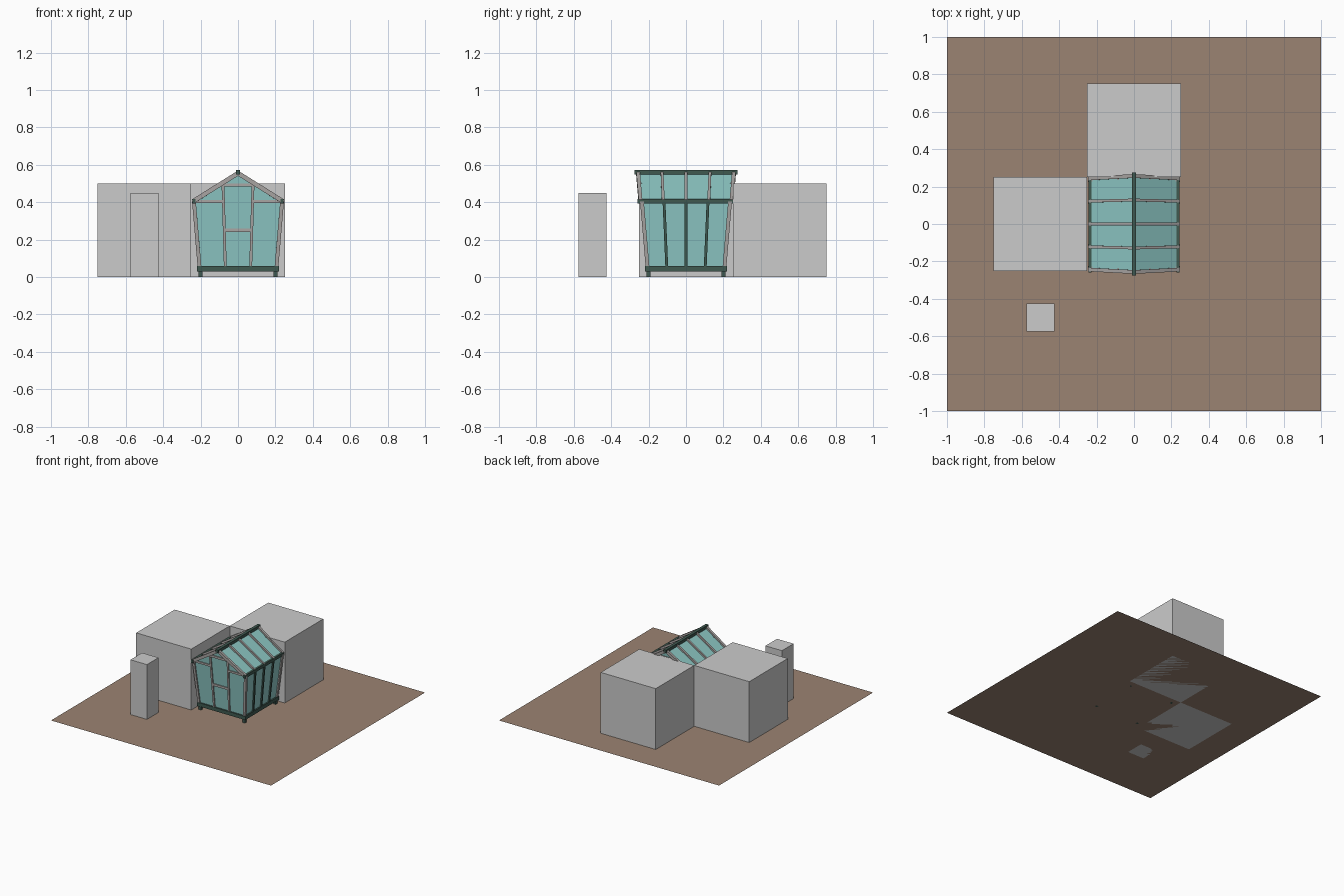
import bpy, bmesh
from mathutils import Vector, Matrix

if "Cube" in bpy.data.objects:
    bpy.data.objects.remove(bpy.data.objects["Cube"])


def material(name, rgb):
    m = bpy.data.materials.new(name)
    m.diffuse_color = (*rgb, 1)
    m.use_nodes = True
    m.node_tree.nodes["Principled BSDF"].inputs["Base Color"].default_value = m.diffuse_color
    return m


SOIL = material("soil", (0.33, 0.23, 0.17))
GLASS = material("glass", (0.27, 0.58, 0.56))
GREEN = material("dark_green", (0.05, 0.10, 0.08))
TRIM = material("trim", (0.40, 0.38, 0.37))


def finish(name, bm, mat=None):
    me = bpy.data.meshes.new(name)
    bmesh.ops.recalc_face_normals(bm, faces=bm.faces)
    bm.to_mesh(me)
    bm.free()
    ob = bpy.data.objects.new(name, me)
    bpy.context.collection.objects.link(ob)
    if mat:
        me.materials.append(mat)


def block(name, x0, x1, y0, y1, z0, z1, mat=None):
    bm = bmesh.new()
    mtx = Matrix.Translation(((x0 + x1) / 2, (y0 + y1) / 2, (z0 + z1) / 2))
    bmesh.ops.create_cube(bm, size=1, matrix=mtx @ Matrix.Diagonal((x1 - x0, y1 - y0, z1 - z0, 1)))
    finish(name, bm, mat)


def beam(name, a, b, w, d, normal, mat):
    """Box from a to b, d thick along the wall normal and w wide across it."""
    a, b, n = Vector(a), Vector(b), Vector(normal)
    along = b - a
    side = along.cross(n).normalized()
    n = side.cross(along).normalized()
    mtx = Matrix.Identity(4)
    for i, axis in enumerate((along, side * w, n * d, (a + b) / 2)):
        mtx.col[i][:3] = axis
    bm = bmesh.new()
    bmesh.ops.create_cube(bm, size=1, matrix=mtx)
    finish(name, bm, mat)


# Ground and neighbouring blocks
bm = bmesh.new()
bmesh.ops.create_grid(bm, x_segments=1, y_segments=1, size=1)
finish("ground_plot", bm, SOIL)
block("left_block", -0.75, -0.25, -0.25, 0.25, 0, 0.5)
block("back_block", -0.25, 0.25, 0.25, 0.75, 0, 0.5)
block("small_pillar", -0.575, -0.425, -0.575, -0.425, 0, 0.45)

# Greenhouse: walls lean outward with height
BASE, EAVE, RIDGE = 0.045, 0.405, 0.555


def half(z):
    return 0.205 + 0.085 * (z - BASE)


def roof_z(x):
    return RIDGE - (RIDGE - EAVE) * abs(x) / half(EAVE)


hb, he, hr = half(BASE), half(EAVE), half(RIDGE)

# Glass panes
bm = bmesh.new()


def pane(points):
    bm.faces.new([bm.verts.new(p) for p in points])


for s in (-1, 1):
    pane([(s * hb, -hb, BASE), (s * hb, hb, BASE), (s * he, he, EAVE), (s * he, -he, EAVE)])
    pane([(s * he, -he, EAVE), (s * he, he, EAVE), (0, hr, RIDGE), (0, -hr, RIDGE)])
    pane([(-hb, s * hb, BASE), (hb, s * hb, BASE), (he, s * he, EAVE),
          (0, s * hr, RIDGE), (-he, s * he, EAVE)])
finish("glass_panes", bm, GLASS)

# Sills, eave rails, ridge and feet
for s in (-1, 1):
    c = s * hb
    beam("side_sill", (c, -0.22, BASE), (c, 0.22, BASE), 0.03, 0.025, (s, 0, 0), GREEN)
    beam("end_sill", (-0.22, c, BASE), (0.22, c, BASE), 0.03, 0.025, (0, s, 0), GREEN)
    beam("eave_rail", (s * he, -0.258, EAVE), (s * he, 0.25, EAVE), 0.025, 0.018, (s, 0, 0), GREEN)
    for t in (-1, 1):
        block("foot", s * 0.2 - 0.01, s * 0.2 + 0.01, t * 0.2 - 0.01, t * 0.2 + 0.01, 0, 0.035, GREEN)
beam("ridge_beam", (0, -0.275, 0.559), (0, 0.275, 0.559), 0.024, 0.024, (0, 0, 1), GREEN)

# Side posts and roof rafters
for f in (-1, -0.5, 0, 0.5, 1):
    end = abs(f) == 1
    w = 0.02 if end else 0.015
    for s in (-1, 1):
        beam("corner_post" if end else "side_post", (s * hb, f * hb, BASE), (s * he, f * he, EAVE),
             w, 0.02, (s, 0, 0), TRIM if end else GREEN)
        beam("rafter", (s * (he + 0.004), f * (he + 0.008), EAVE), (0, f * (hr + 0.008), RIDGE),
             w, 0.024, (s * 0.5, 0, 1), TRIM)

# End walls: door posts and cross bars
for t in (-1, 1):
    for s in (-1, 1):
        top = 0.503
        beam("door_post", (s * hb * 0.33, t * hb, BASE), (s * half(top) * 0.33, t * half(top), top),
             0.015, 0.018, (0, t, 0), TRIM)
        beam("gable_bar", (s * he, t * he, EAVE), (s * he * 0.33, t * he, EAVE),
             0.016, 0.016, (0, t, 0), TRIM)
    for z in (0.25, 0.492):
        h = half(z)
        beam("door_bar", (-h * 0.33, t * h, z), (h * 0.33, t * h, z), 0.018, 0.016, (0, t, 0), TRIM)
